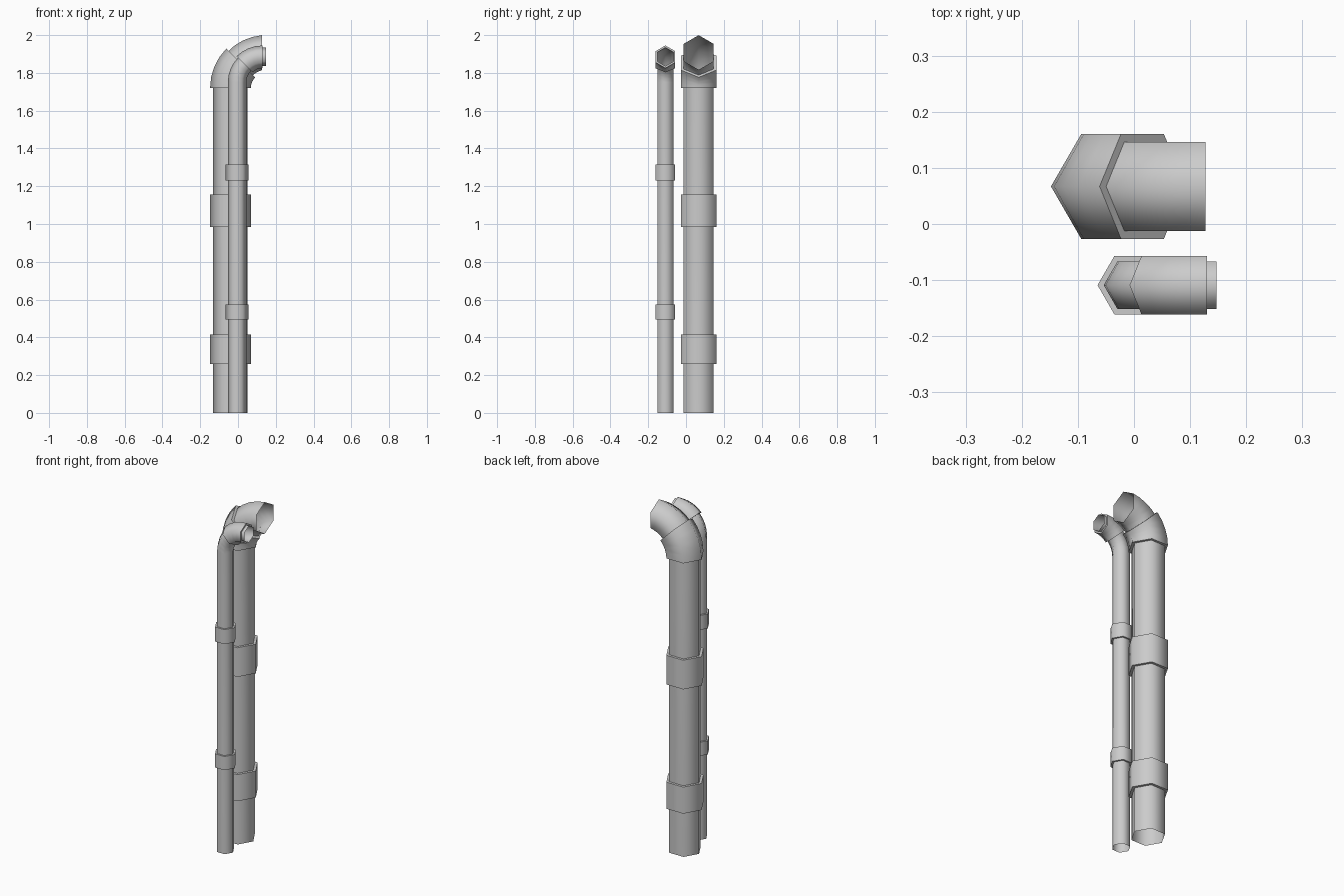
import bpy, bmesh
from math import sin, cos, radians, tau

if "Cube" in bpy.data.objects:
    bpy.data.objects.remove(bpy.data.objects["Cube"])

SIDES = 6


def sweep(name, y, stations):
    """Open hexagonal tube through stations of (x, z, lean angle, radius)."""
    bm = bmesh.new()
    rings = []
    for x, z, lean, r in stations:
        ring = []
        for k in range(SIDES):
            a = tau * k / SIDES
            n = r * cos(a)
            ring.append(bm.verts.new((x - n * cos(lean), y + r * sin(a), z + n * sin(lean))))
        rings.append(ring)
    for lo, hi in zip(rings, rings[1:]):
        for k in range(SIDES):
            j = (k + 1) % SIDES
            bm.faces.new((lo[k], hi[k], hi[j], lo[j]))
    mesh = bpy.data.meshes.new(name)
    bm.to_mesh(mesh)
    bm.free()
    ob = bpy.data.objects.new(name, mesh)
    bpy.context.collection.objects.link(ob)
    bpy.ops.object.select_all(action='DESELECT')
    ob.select_set(True)
    bpy.context.view_layer.objects.active = ob
    bpy.ops.object.shade_smooth_by_angle(angle=radians(65))


def arc(x, z, bend, start, end, steps):
    """Centre line of a bend turning from straight up towards +x."""
    out = []
    for i in range(steps + 1):
        t = radians(start + (end - start) * i / steps)
        out.append((x + bend * (1 - cos(t)), z + bend * sin(t), t))
    return out


def pipe(name, y, r, path):
    sweep(name, y, [(*p, r) for p in path])


def sleeve(name, y, r_in, r_out, path):
    """Wider fitting around a pipe, with rims closing onto the pipe."""
    sweep(name, y, [(*path[0], r_in)] + [(*p, r_out) for p in path] + [(*path[-1], r_in)])


UP, SIDEWAYS = 0.0, radians(90)

# Large pipe with its bent top
LX, LY, LR, LC = -0.04, 0.067, 0.0915, 0.108
pipe("large_pipe", LY, LR,
     [(LX, 0, UP)] + arc(LX, 1.72, 0.188, 0, 75, 7) + [(0.127, 1.908, SIDEWAYS)])
sleeve("large_elbow", LY, LR, LC, arc(LX, 1.72, 0.188, 0, 45, 4))
for i, (z0, z1) in enumerate([(0.26, 0.415), (0.985, 1.155)]):
    sleeve(f"large_collar_{i + 1}", LY, LR, LC, [(LX, z0, UP), (LX, z1, UP)])

# Small pipe with its bent top
SX, SY, SR, SC = -0.005, -0.109, 0.049, 0.06
pipe("small_pipe", SY, SR,
     [(SX, 0, UP)] + arc(SX, 1.75, 0.135, 0, 90, 8) + [(0.147, 1.885, SIDEWAYS)])
sleeve("small_elbow", SY, SR, SC, arc(SX, 1.75, 0.135, 45, 90, 4))
for i, (z0, z1) in enumerate([(0.495, 0.575), (1.23, 1.315)]):
    sleeve(f"small_collar_{i + 1}", SY, SR, SC, [(SX, z0, UP), (SX, z1, UP)])
